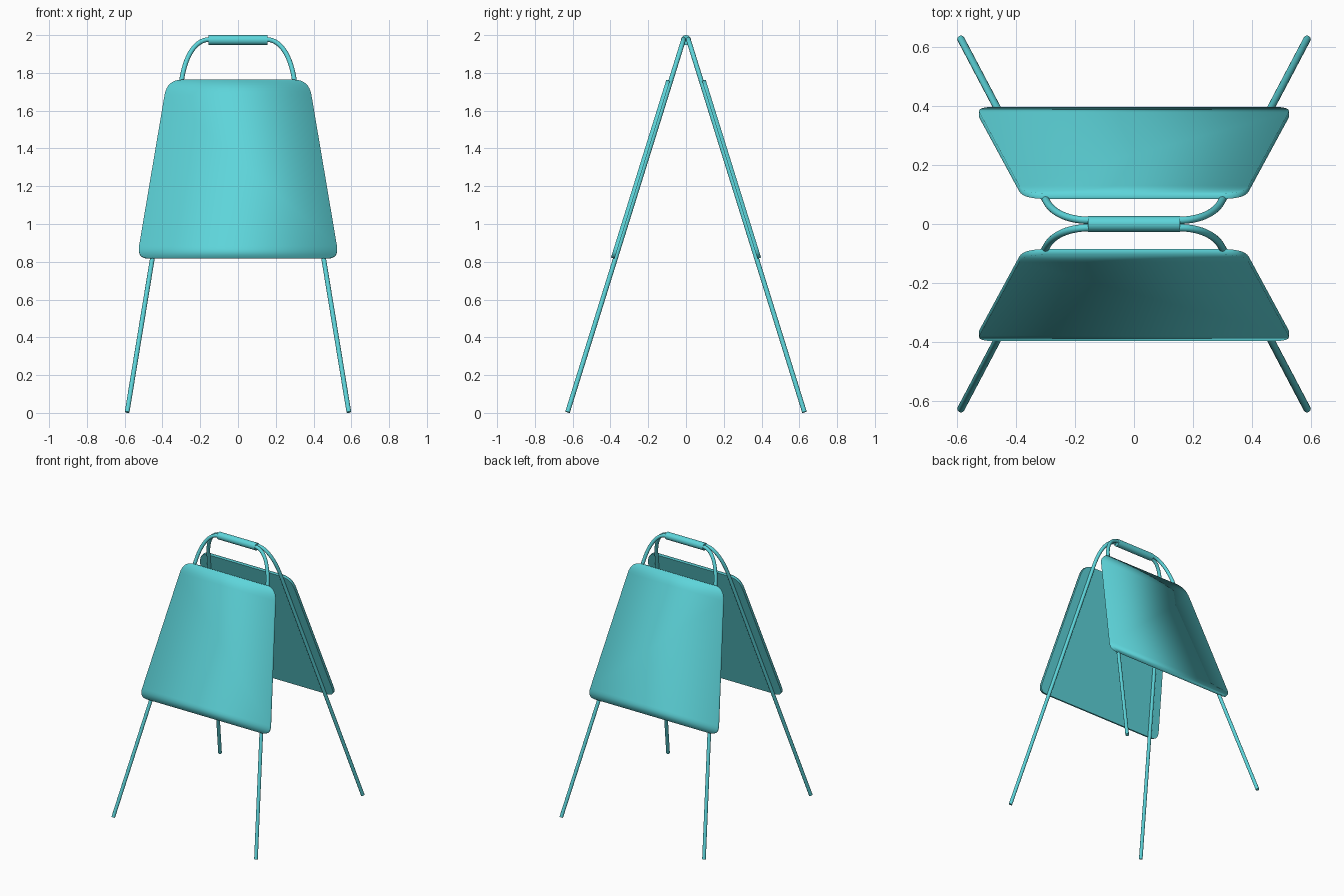
import bpy, bmesh, math
from mathutils import Vector

cube = bpy.data.objects.get("Cube")
if cube:
    bpy.data.objects.remove(cube, do_unlink=True)

# Single painted finish
paint = bpy.data.materials.new("turquoise_paint")
paint.use_nodes = True
COLOUR = (0.11, 0.66, 0.70, 1)
paint.diffuse_color = COLOUR
paint.node_tree.nodes["Principled BSDF"].inputs["Base Color"].default_value = COLOUR

ROD = 0.0125
TOP_Z, FOOT_Z = 1.977, 0.004
TOP_Y, FOOT_Y = 0.0125, 0.627
SLOPE = (FOOT_Y - TOP_Y) / (TOP_Z - FOOT_Z)


def on_frame(x, z, side, offset=0.0):
    """Point on the leaning plane of one frame, pushed outward by offset."""
    normal = Vector((0, side, SLOPE)).normalized()
    return Vector((x, side * (TOP_Y + SLOPE * (TOP_Z - z)), z)) + normal * offset


def add_mesh(name, bm):
    bmesh.ops.recalc_face_normals(bm, faces=bm.faces)
    mesh = bpy.data.meshes.new(name)
    bm.to_mesh(mesh)
    bm.free()
    mesh.materials.append(paint)
    obj = bpy.data.objects.new(name, mesh)
    bpy.context.collection.objects.link(obj)
    return obj


def fillet(start, corner, end, steps=8):
    a, c, b = Vector(start), Vector(corner), Vector(end)
    ts = [i / steps for i in range(steps + 1)]
    return [a * (1 - t) ** 2 + c * 2 * t * (1 - t) + b * t * t for t in ts]


# Bent tube: foot, straight leg, rounded shoulder, top bar, mirrored
def make_frame(name, side):
    foot, knee, corner, bar = (Vector(p) for p in
        ((0.587, FOOT_Z), (0.297, 1.77), (0.263, TOP_Z), (0.15, TOP_Z)))
    half = [foot]
    for i in range(15):
        t = i / 14
        c1, c2 = knee.lerp(corner, 0.63), bar.lerp(corner, 0.63)
        half.append(knee * (1 - t) ** 3 + c1 * 3 * t * (1 - t) ** 2
                    + c2 * 3 * t * t * (1 - t) + bar * t ** 3)
    path = half + [Vector((-p.x, p.y)) for p in reversed(half)]
    # Sweep a circle lying in the frame plane along the path
    normal = Vector((0, side, SLOPE)).normalized()
    points = [on_frame(p.x, p.y, side) for p in path]
    bm = bmesh.new()
    rings = []
    for i, p in enumerate(points):
        tangent = (points[min(i + 1, len(points) - 1)] - points[max(i - 1, 0)]).normalized()
        if 0 < i < len(points) - 1:
            tangent = ((points[i + 1] - p).normalized()
                       + (p - points[i - 1]).normalized()).normalized()
        across = tangent.cross(normal)
        angles = [math.tau * k / 16 for k in range(16)]
        rings.append([bm.verts.new(p + ROD * (math.cos(a) * across + math.sin(a) * normal))
                      for a in angles])
    for r, s in zip(rings, rings[1:]):
        for k in range(16):
            n = (k + 1) % 16
            bm.faces.new((r[k], r[n], s[n], s[k])).smooth = True
    for end in (rings[0], rings[-1]):
        bm.faces.new(end)
    add_mesh(name, bm)


# Tapered board with rounded corners, softly shaded outside, flat inside
def make_panel(name, side):
    right = (fillet((0.47, 0.815), (0.534, 0.815), (0.524, 0.876))
             + fillet((0.389, 1.675), (0.375, 1.757), (0.295, 1.757)))
    outline = right + [Vector((-p.x, p.y)) for p in reversed(right)]
    bm = bmesh.new()
    inner = [bm.verts.new(on_frame(p.x, p.y, side, 0.004)) for p in outline]
    outer = [bm.verts.new(on_frame(p.x, p.y, side, 0.024)) for p in outline]
    count = len(outline)
    for i in range(count):
        j = (i + 1) % count
        bm.faces.new((inner[i], inner[j], outer[j], outer[i])).smooth = True
    for i in range(len(right) - 1):
        j = count - 1 - i
        bm.faces.new((outer[i], outer[i + 1], outer[j - 1], outer[j])).smooth = True
    bm.faces.new(inner)
    add_mesh(name, bm)


for label, side in (("front", -1), ("back", 1)):
    make_frame(label + "_leg_frame", side)
    make_panel(label + "_panel", side)

# Sleeve joining both top bars
bpy.ops.mesh.primitive_cylinder_add(vertices=32, radius=0.0265, depth=0.312,
                                    location=(0, 0, 1.9735),
                                    rotation=(0, math.pi / 2, 0))
handle = bpy.context.object
handle.name = "handle_sleeve"
handle.data.materials.append(paint)
bpy.ops.object.shade_smooth_by_angle(angle=math.radians(40))
